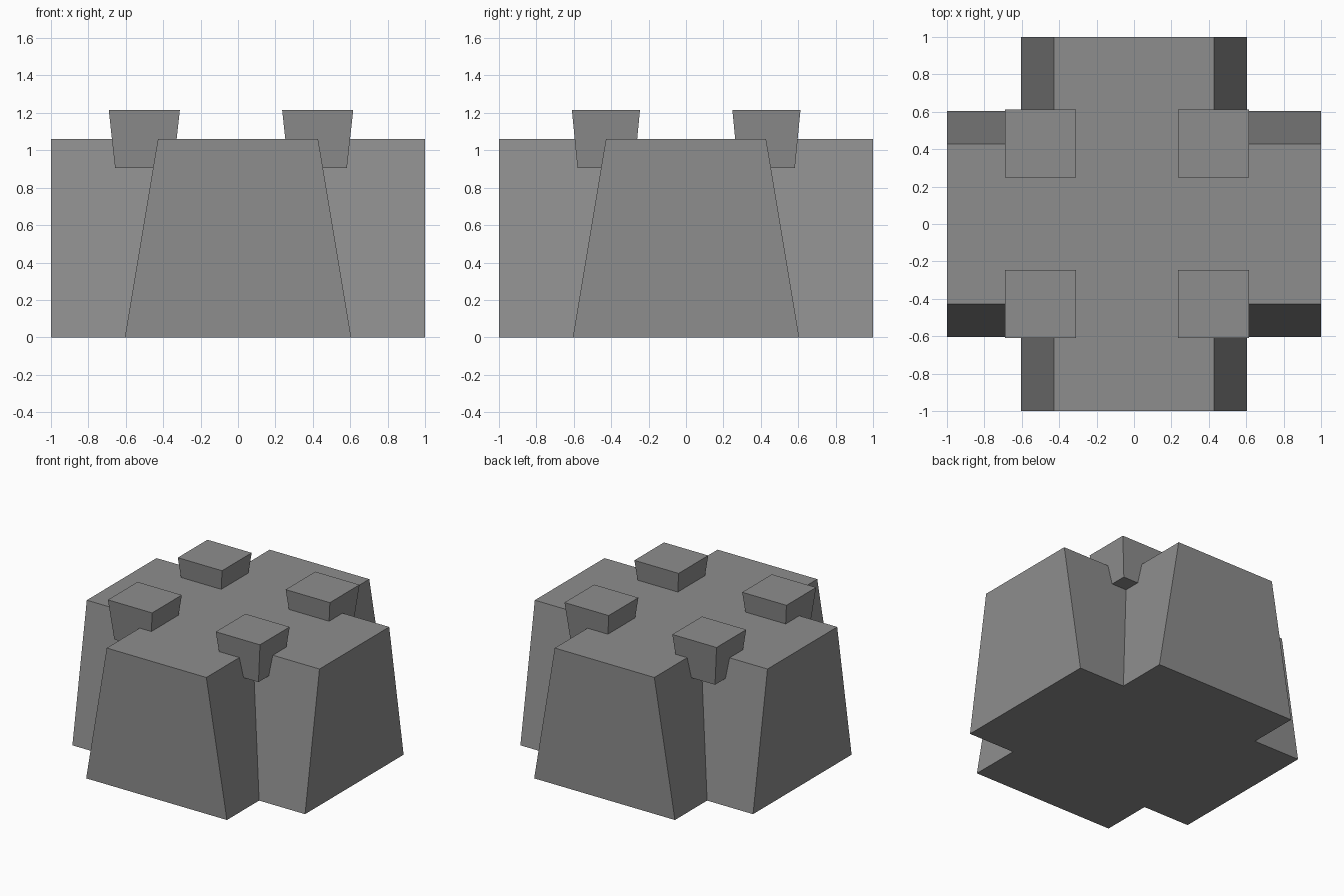
import bpy, bmesh

if "Cube" in bpy.data.objects:
    bpy.data.objects.remove(bpy.data.objects["Cube"])

grey = bpy.data.materials.new("mid grey")
grey.diffuse_color = (0.27, 0.27, 0.27, 1)
grey.use_nodes = True
grey.node_tree.nodes["Principled BSDF"].inputs["Base Color"].default_value = grey.diffuse_color


def loft(name, low, high):
    """Solid between two matching rings of points."""
    bm = bmesh.new()
    a = [bm.verts.new(p) for p in low]
    b = [bm.verts.new(p) for p in high]
    bm.faces.new(a[::-1])
    bm.faces.new(b)
    n = len(a)
    for i in range(n):
        j = (i + 1) % n
        bm.faces.new((a[i], a[j], b[j], b[i]))
    bmesh.ops.recalc_face_normals(bm, faces=bm.faces)
    mesh = bpy.data.meshes.new(name)
    bm.to_mesh(mesh)
    bm.free()
    mesh.materials.append(grey)
    obj = bpy.data.objects.new(name, mesh)
    bpy.context.collection.objects.link(obj)


def cross(w, z):
    """Plus-shaped ring with arms of half width w reaching out to 1."""
    arm = [(1, -w), (1, w), (w, w)]
    ring = []
    for _ in range(4):
        ring += [(x, y, z) for x, y in arm]
        arm = [(-y, x) for x, y in arm]
    return ring


def rect(cx, cy, hx, hy, z):
    return [(cx + sx * hx, cy + sy * hy, z)
            for sx, sy in ((-1, -1), (1, -1), (1, 1), (-1, 1))]


# Body: two crossed blocks with sloping flanks and upright ends
loft("cross_body", cross(0.605, 0), cross(0.428, 1.06))

# Four studs, wider at the top, sunk into the inner corners
for side, cx in (("left", -0.501), ("right", 0.426)):
    for end, cy in (("front", -0.428), ("back", 0.43)):
        loft(f"stud_{end}_{side}",
             rect(cx, cy, 0.156, 0.152, 0.905),
             rect(cx, cy, 0.19, 0.182, 1.215))
